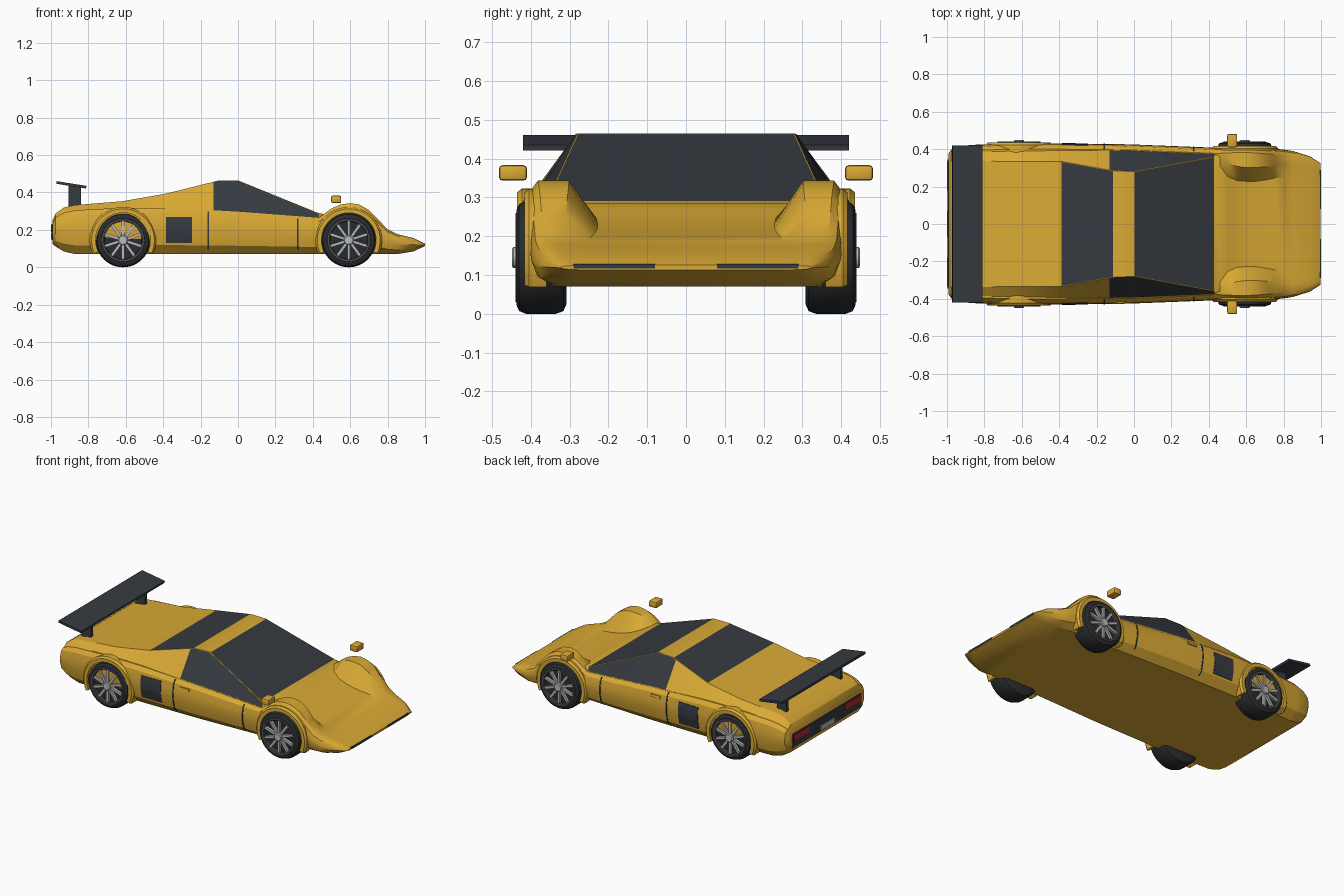
import bpy, bmesh, math
from mathutils import Matrix, Vector

if "Cube" in bpy.data.objects:
    bpy.data.objects.remove(bpy.data.objects["Cube"])


def material(name, rgb):
    m = bpy.data.materials.new(name)
    m.diffuse_color = (*rgb, 1)
    m.use_nodes = True
    m.node_tree.nodes["Principled BSDF"].inputs["Base Color"].default_value = m.diffuse_color
    return m


GOLD = material("gold paint", (0.70, 0.40, 0.035))
DARK = material("dark glass", (0.036, 0.043, 0.052))
TYRE = material("tyre rubber", (0.022, 0.025, 0.028))
SILVER = material("silver alloy", (0.50, 0.50, 0.51))
GREY = material("dark alloy", (0.085, 0.085, 0.09))
RED = material("red light", (0.50, 0.02, 0.025))


def finish(name, bm, mats, mirror=False, angle=30):
    bmesh.ops.recalc_face_normals(bm, faces=bm.faces)
    me = bpy.data.meshes.new(name)
    bm.to_mesh(me)
    bm.free()
    ob = bpy.data.objects.new(name, me)
    bpy.context.collection.objects.link(ob)
    for m in mats:
        me.materials.append(m)
    if mirror:
        ob.modifiers.new("Mirror", 'MIRROR').use_axis = (False, True, False)
    bpy.ops.object.select_all(action='DESELECT')
    ob.select_set(True)
    bpy.context.view_layer.objects.active = ob
    bpy.ops.object.shade_smooth_by_angle(angle=math.radians(angle))
    return ob


def add_box(bm, lo, hi, rot=None):
    c = [(a + b) / 2 for a, b in zip(lo, hi)]
    s = [b - a for a, b in zip(lo, hi)]
    mat = Matrix.Translation(c) @ (rot or Matrix()) @ Matrix.Diagonal((*s, 1))
    return bmesh.ops.create_cube(bm, size=1, matrix=mat)["verts"]


def box(name, lo, hi, mat, mirror=False, bevel=0, rot=None):
    bm = bmesh.new()
    add_box(bm, lo, hi, rot)
    if bevel:
        bmesh.ops.bevel(bm, geom=bm.edges[:], offset=bevel, segments=2, affect='EDGES', profile=0.5)
    return finish(name, bm, [mat], mirror)


# Body stations: x, half width, shoulder z, shoulder inner y, top edge y, top z
STATIONS = [
    (-0.992, .375, .235, .335, .33, .252),
    (-0.975, .400, .268, .36, .335, .288),
    (-0.93, .415, .292, .375, .338, .320),
    (-0.87, .423, .305, .383, .336, .333),
    (-0.62, .431, .318, .391, .335, .353),
    (-0.39, .430, .315, .392, .335, .393),
    (-0.135, .427, .302, .395, .289, .456),
    (-0.11, .427, .301, .395, .285, .463),
    (0.0, .425, .295, .393, .28, .465),
    (0.43, .408, .262, .375, .36, .290),
    (0.46, .408, .285, .360, .31, .285),
    (0.50, .410, .315, .325, .255, .268),
    (0.55, .412, .336, .308, .232, .248),
    (0.60, .412, .343, .302, .228, .232),
    (0.65, .410, .335, .302, .228, .220),
    (0.70, .406, .306, .305, .235, .208),
    (0.75, .402, .255, .310, .245, .198),
    (0.80, .398, .203, .320, .25, .188),
    (0.85, .390, .178, .320, .25, .174),
    (0.94, .362, .156, .300, .25, .156),
    (0.998, .325, .124, .280, .25, .126),
]
FLOOR = [(-0.992, .125), (-0.95, .09), (-0.88, .07), (0.88, .07), (0.95, .088), (1.0, .114)]


def lookup(table, x):
    x = min(max(x, table[0][0]), table[-1][0])
    for p, q in zip(table, table[1:]):
        if x <= q[0]:
            t = (x - p[0]) / (q[0] - p[0])
            return [a + (b - a) * t for a, b in zip(p, q)]


def section(x):
    _, w, sh, yi, yt, zt = lookup(STATIONS, x)
    b = lookup(FLOOR, x)[1]
    h = sh - b
    return [(w - .06, b), (w - .015, b + .2 * h), (w, b + .5 * h), (w - .002, b + .72 * h),
            (w - .01, b + .9 * h), (w - .03, sh), (yi, sh), (yt, zt)]


# Lofted body shell with windows as inset faces
bm = bmesh.new()
rings = []
for st in STATIONS:
    half = section(st[0])
    pts = half + [(-y, z) for y, z in reversed(half)]
    rings.append([bm.verts.new((st[0], y, z)) for y, z in pts])
N = len(rings[0])
grid = {}
for i, (a, b) in enumerate(zip(rings, rings[1:])):
    for k in range(N):
        grid[i, k] = bm.faces.new((a[k], a[(k + 1) % N], b[(k + 1) % N], b[k]))
bm.faces.new(rings[0])
bm.faces.new(rings[-1])
bmesh.ops.recalc_face_normals(bm, faces=bm.faces)
windows = [[grid[8, 7]], [grid[5, 7], grid[6, 7]]] + [[grid[i, k] for i in (6, 7, 8)] for k in (6, 8)]
for faces in windows:
    bmesh.ops.inset_region(bm, faces=faces, thickness=0.003, depth=0, use_even_offset=True)
    for f in faces:
        f.material_index = 1
finish("body", bm, [GOLD, DARK], angle=28)


# Plates that follow the body side
def side_plate(name, x0, x1, z0, z1, mat, lift=0.003):
    def side_y(x, z):
        return lookup([(q, p) for p, q in section(x)[:6]], z)[1] + lift
    bm = bmesh.new()
    nx, nz = 2, 10
    v = [[bm.verts.new((x, side_y(x, z), z)) for z in [z0 + (z1 - z0) * j / nz for j in range(nz + 1)]]
         for x in [x0 + (x1 - x0) * i / nx for i in range(nx + 1)]]
    for i in range(nx):
        for j in range(nz):
            bm.faces.new((v[i][j], v[i + 1][j], v[i + 1][j + 1], v[i][j + 1]))
    r = bmesh.ops.extrude_face_region(bm, geom=bm.faces[:])
    for e in r["geom"]:
        if isinstance(e, bmesh.types.BMVert):
            e.co.y -= 0.008
    finish(name, bm, [mat], True)


side_plate("side_vent", -.385, -.245, .13, .27, DARK)
side_plate("door_gap_rear", -.164, -.156, .095, .298, DARK)
side_plate("door_gap_front", .315, .323, .095, .262, DARK)
side_plate("door_handle", -.115, -.05, .252, .268, GOLD, 0.007)


# Wheels
def revolve(name, profile, x, mat, steps=48):
    bm = bmesh.new()
    vs = [bm.verts.new((x + r, y, .145)) for r, y in profile]
    es = [bm.edges.new(p) for p in zip(vs, vs[1:])]
    bmesh.ops.spin(bm, geom=vs + es, cent=(x, 0, .145), axis=(0, 1, 0), angle=math.tau, steps=steps)
    bmesh.ops.remove_doubles(bm, verts=bm.verts, dist=1e-5)
    finish(name, bm, [mat], True)


for label, x in (("front", .592), ("rear", -.615)):
    revolve(label + "_tyre", [(0, .308), (.12, .308), (.138, .316), (.145, .335), (.145, .412), (.138, .43),
                              (.122, .437), (.114, .436), (.112, .422), (0, .422)], x, TYRE)
    revolve(label + "_rim", [(.100, .421), (.100, .436), (.104, .440), (.114, .440), (.117, .434)], x, GREY)
    revolve(label + "_hub", [(0, .449), (.022, .449), (.027, .445), (.027, .421)], x, SILVER, 24)
    bm = bmesh.new()
    for i in range(10):
        vs = add_box(bm, (.02, .421, -.0075), (.105, .438, .0075))
        bmesh.ops.rotate(bm, verts=vs, cent=(0, 0, 0), matrix=Matrix.Rotation(math.tau * i / 10 + math.pi / 2, 3, 'Y'))
        bmesh.ops.translate(bm, verts=vs, vec=(x, 0, .145))
    finish(label + "_spokes", bm, [SILVER], True)

    # Wheel arch lip
    yo = lookup(STATIONS, x)[1] + .004
    bm = bmesh.new()
    prev = None
    for i in range(33):
        a = math.radians(-25 + 230 * i / 32)
        d = Vector((math.cos(a), 0, math.sin(a)))
        cur = [bm.verts.new(Vector((x, y, .145)) + d * r)
               for r, y in ((.146, .36), (.146, yo), (.168, yo), (.178, yo - .012), (.178, .36))]
        if prev:
            for k in range(5):
                bm.faces.new((prev[k], prev[(k + 1) % 5], cur[(k + 1) % 5], cur[k]))
        else:
            bm.faces.new(cur)
        prev = cur
    bm.faces.new(prev)
    finish(label + "_arch", bm, [GOLD], True)

# Mirrors
box("wing_mirror", (.498, .41, .343), (.552, .482, .383), GOLD, True, .009)

# Rear wing and its posts
box("rear_wing", (-.972, -.42, .434), (-.81, .42, .448), DARK, rot=Matrix.Rotation(math.radians(9), 4, 'Y'))
box("wing_post", (-.905, .262, .31), (-.84, .282, .44), DARK, True)

# Front light strips
box("front_light", (.985, .08, .117), (1.0, .29, .128), DARK, True)

# Tail panel, lights and plate
box("tail_panel", (-.996, -.345, .145), (-.988, .345, .232), DARK)
box("tail_light", (-1.0, .18, .188), (-.993, .335, .225), RED, True)
box("tail_plate", (-.999, -.07, .152), (-.993, .07, .182), SILVER)
